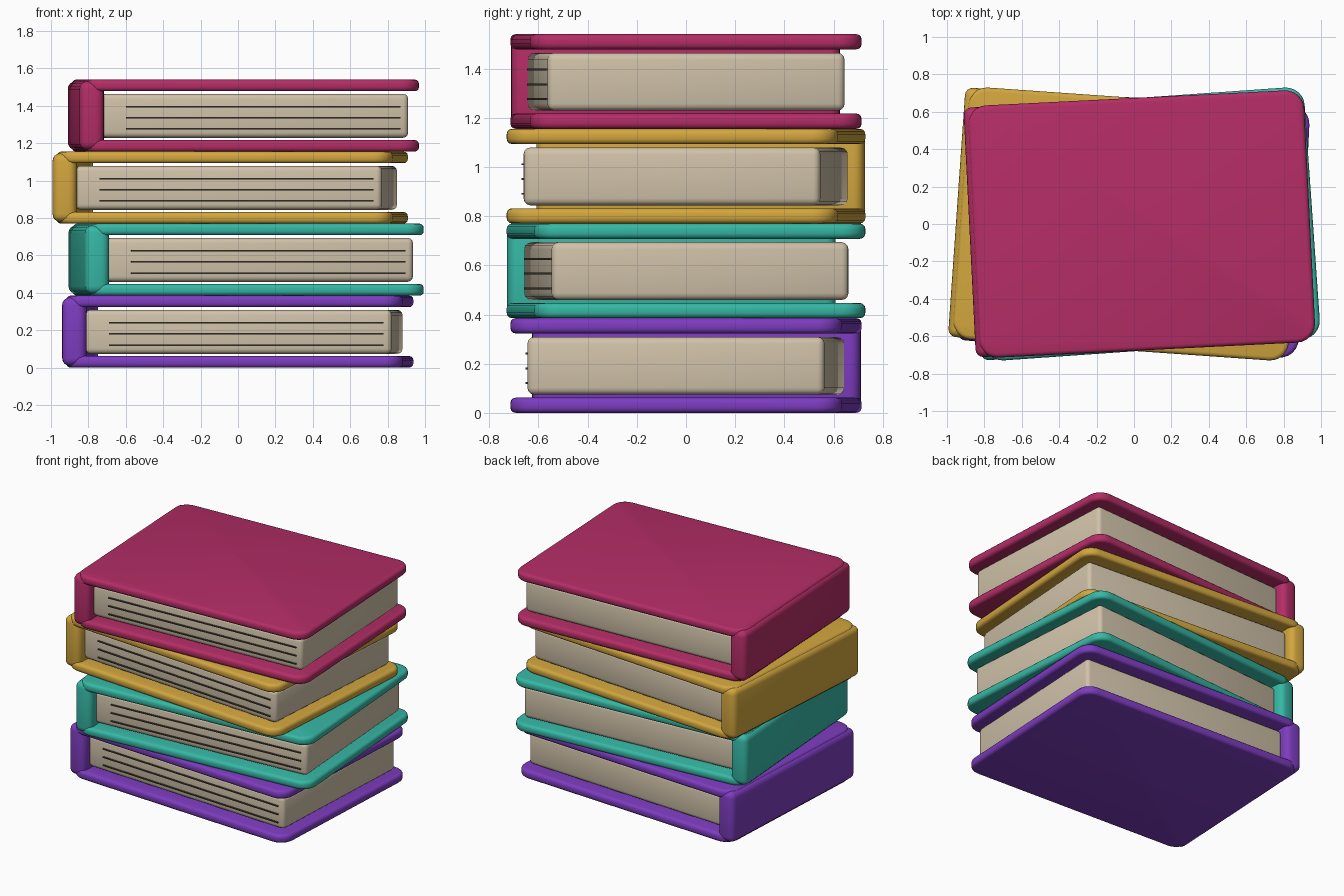
import bpy, bmesh, math
from mathutils import Matrix

if "Cube" in bpy.data.objects:
    bpy.data.objects.remove(bpy.data.objects["Cube"])


def material(name, rgb):
    """Flat material from sRGB 0-255 values."""
    m = bpy.data.materials.new(name)
    lin = [(c / 255 / 12.92 if c < 11 else ((c / 255 + 0.055) / 1.055) ** 2.4) for c in rgb]
    m.diffuse_color = (*lin, 1)
    m.use_nodes = True
    m.node_tree.nodes["Principled BSDF"].inputs["Base Color"].default_value = m.diffuse_color
    return m


def rounded_box(name, lo, hi, mat, xform, corner=0.0, edge=0.0, segs=3):
    """Box from lo to hi, with rounded upright corners and softened edges."""
    bm = bmesh.new()
    bmesh.ops.create_cube(bm, size=1)
    for v in bm.verts:
        v.co = [lo[i] + (v.co[i] + 0.5) * (hi[i] - lo[i]) for i in range(3)]
    if corner:
        upright = [e for e in bm.edges if abs(e.verts[0].co.z - e.verts[1].co.z) > 1e-4]
        bmesh.ops.bevel(bm, geom=upright, offset=corner, segments=6, profile=0.5, affect='EDGES')
        rims = [e for e in bm.edges if abs(e.verts[0].co.z - e.verts[1].co.z) < 1e-4]
    else:
        rims = bm.edges[:]
    if edge:
        bmesh.ops.bevel(bm, geom=rims, offset=edge, segments=segs, profile=0.5, affect='EDGES')
    bmesh.ops.recalc_face_normals(bm, faces=bm.faces)
    me = bpy.data.meshes.new(name)
    bm.to_mesh(me)
    bm.free()
    me.materials.append(mat)
    ob = bpy.data.objects.new(name, me)
    bpy.context.collection.objects.link(ob)
    ob.matrix_world = xform
    bpy.ops.object.select_all(action='DESELECT')
    ob.select_set(True)
    bpy.context.view_layer.objects.active = ob
    if edge:
        bpy.ops.object.shade_smooth_by_angle(angle=math.radians(35))
    return ob


paper = material("cream paper", (208, 194, 169))
ink = material("dark page line", (76, 68, 60))

BOOK_H = 0.385
COVER = 0.062

# colour name, colour, x centre, turn in radians (bottom to top)
books = [
    ("purple", (125, 60, 191), 0.010, -0.05),
    ("teal", (54, 184, 165), 0.055, 0.07),
    ("yellow", (210, 166, 62), -0.030, -0.07),
    ("crimson", (180, 45, 102), 0.040, 0.05),
]

for i, (label, rgb, cx, turn) in enumerate(books):
    cloth = material(label + " cover", rgb)
    xf = Matrix.Translation((cx, 0, i * BOOK_H)) @ Matrix.Rotation(turn, 4, 'Z')

    # two cover boards
    for side, z in (("bottom", 0), ("top", BOOK_H - COVER)):
        rounded_box(f"{label}_{side}_cover", (-0.90, -0.675, z), (0.90, 0.675, z + COVER),
                    cloth, xf, corner=0.10, edge=0.022)

    # spine
    rounded_box(f"{label}_spine", (-0.92, -0.668, 0.009), (-0.79, 0.668, 0.376),
                cloth, xf, edge=0.042, segs=4)

    # page block
    rounded_box(f"{label}_pages", (-0.80, -0.605, 0.074), (0.842, 0.605, 0.309),
                paper, xf, edge=0.028)

    # page lines on the front
    for n in range(3):
        z = 0.121 + 0.06 * n
        rounded_box(f"{label}_page_line_{n + 1}", (-0.67, -0.614, z - 0.004),
                    (0.80, -0.6045, z + 0.004), ink, xf)
